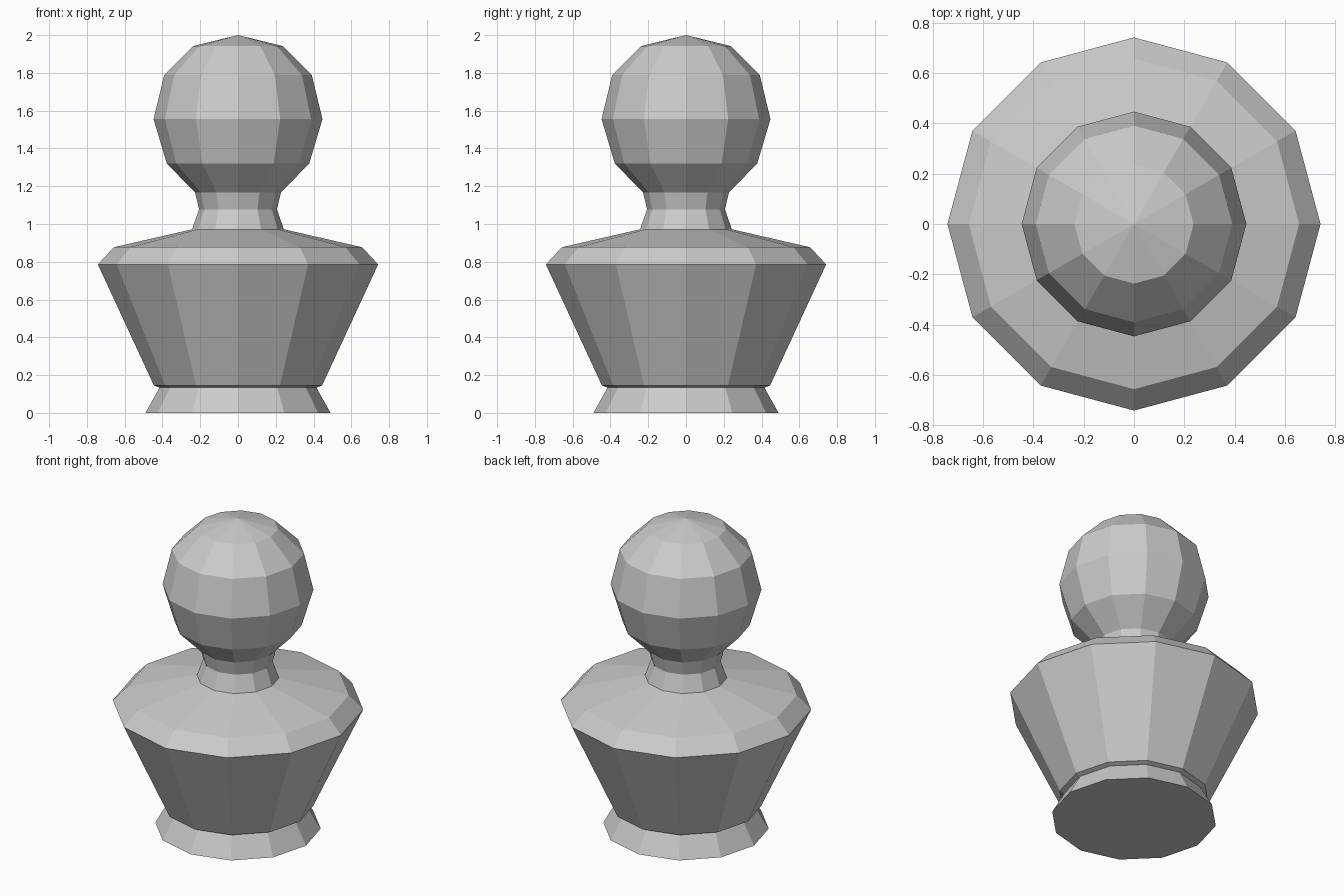
import bpy, bmesh
from math import cos, sin, tau

if "Cube" in bpy.data.objects:
    bpy.data.objects.remove(bpy.data.objects["Cube"])

SIDES = 12

# Profile from the foot up to the crown: (radius, height)
PROFILE = [
    (0.49, 0.0), (0.415, 0.134),                 # flared foot
    (0.445, 0.145), (0.742, 0.786),              # tapered body
    (0.657, 0.877), (0.243, 0.972),              # shoulders
    (0.206, 1.078), (0.228, 1.168),              # neck
    (0.377, 1.32), (0.447, 1.555),               # head
    (0.391, 1.788), (0.237, 1.942),
]
TOP = 2.0


def lathe(name, profile, top):
    """Revolve a profile into flat facets, with a flat base and a pointed top."""
    bm = bmesh.new()
    rings = [[bm.verts.new((r * cos(tau * i / SIDES), r * sin(tau * i / SIDES), z))
              for i in range(SIDES)] for r, z in profile]
    apex = bm.verts.new((0, 0, top))
    bm.faces.new(rings[0][::-1])
    for i in range(SIDES):
        j = (i + 1) % SIDES
        for low, high in zip(rings, rings[1:]):
            bm.faces.new((low[i], low[j], high[j], high[i]))
        bm.faces.new((rings[-1][i], rings[-1][j], apex))
    mesh = bpy.data.meshes.new(name)
    bm.to_mesh(mesh)
    bm.free()
    obj = bpy.data.objects.new(name, mesh)
    bpy.context.collection.objects.link(obj)
    return obj


# The whole piece is one continuous turned shape
lathe("turned_pawn", PROFILE, TOP)
